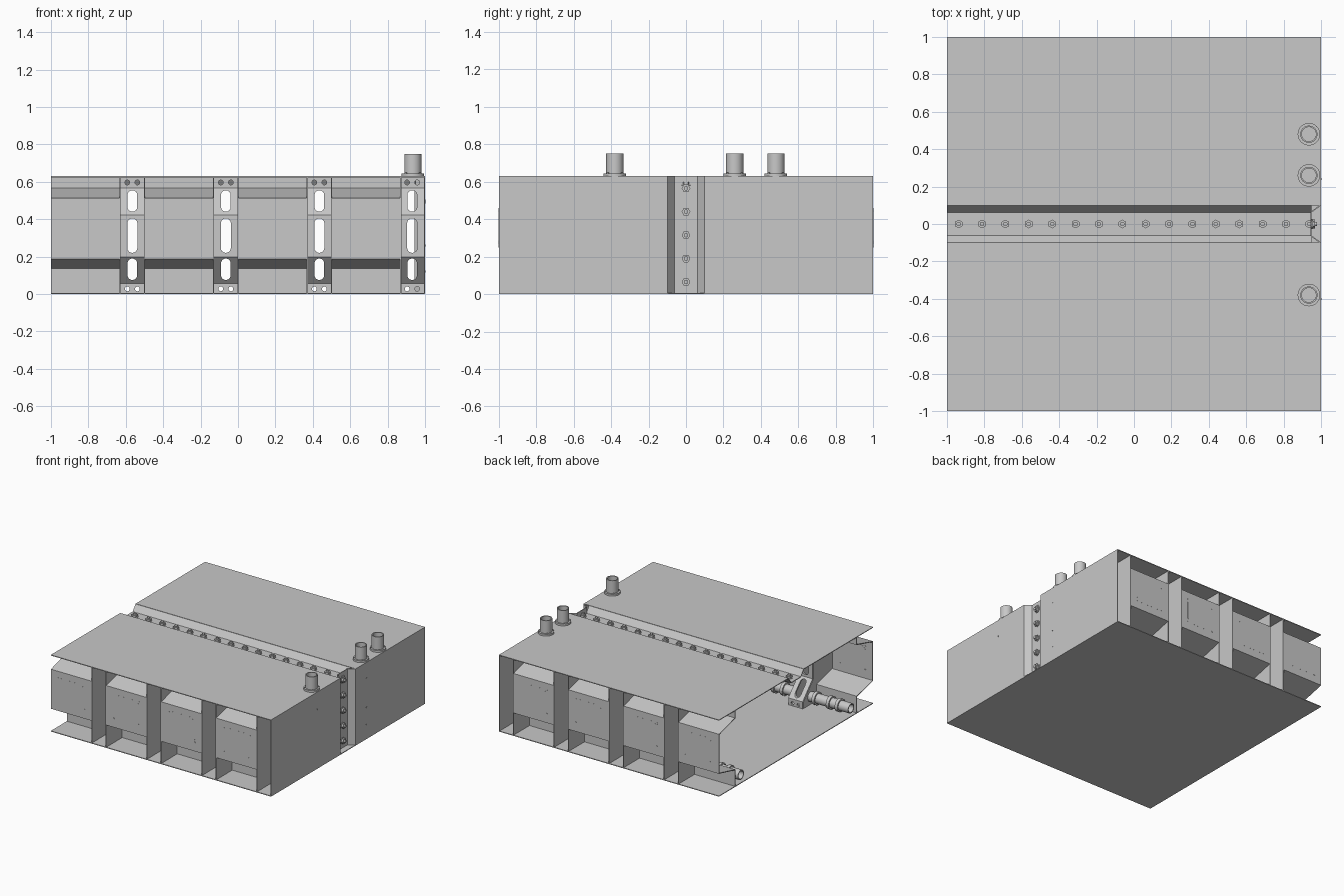
import bpy, bmesh, math
from mathutils import Matrix, Vector

cube = bpy.data.objects.get("Cube")
if cube:
    bpy.data.objects.remove(cube, do_unlink=True)

grey = bpy.data.materials.new("grey_metal")
grey.use_nodes = True
COL = (0.58, 0.58, 0.58, 1)
grey.diffuse_color = COL
grey.node_tree.nodes["Principled BSDF"].inputs["Base Color"].default_value = COL

T = 0.006           # sheet thickness
E = 1 - T / 2       # outer sheet centre line
H = 0.63            # case height
BAY, GAP = 0.37, 0.13


def add(name, mesh):
    ob = bpy.data.objects.new(name, mesh)
    bpy.context.scene.collection.objects.link(ob)
    if not mesh.materials:
        mesh.materials.append(grey)
    return ob


def finish(name, bm, smooth=False):
    bmesh.ops.recalc_face_normals(bm, faces=bm.faces)
    mesh = bpy.data.meshes.new(name)
    bm.to_mesh(mesh)
    bm.free()
    if smooth:
        mesh.shade_smooth()
        mesh.set_sharp_from_angle(angle=math.radians(35))
    return add(name, mesh)


def sheet(name, pts, sweep, thick=T):
    """Bent sheet: a polyline swept along a vector, then thickened."""
    bm = bmesh.new()
    a = [bm.verts.new(p) for p in pts]
    b = [bm.verts.new(Vector(p) + Vector(sweep)) for p in pts]
    for i in range(len(pts) - 1):
        bm.faces.new((a[i], a[i + 1], b[i + 1], b[i]))
    ob = finish(name, bm)
    m = ob.modifiers.new("thickness", 'SOLIDIFY')
    m.thickness, m.offset, m.use_even_offset = thick, 0, True
    return ob


def prism(bm, pts, sweep):
    """Closed outline extruded along a vector."""
    f = bm.faces.new([bm.verts.new(p) for p in pts])
    r = bmesh.ops.extrude_face_region(bm, geom=[f])
    bmesh.ops.translate(bm, vec=sweep,
                        verts=[v for v in r["geom"] if isinstance(v, bmesh.types.BMVert)])


def lathe(bm, profile, matrix, n=24):
    """Closed (radius, height) loop spun round local z."""
    rings = [[bm.verts.new(matrix @ Vector((r * math.cos(2 * math.pi * k / n),
                                            r * math.sin(2 * math.pi * k / n), h)))
              for k in range(n)] for r, h in profile]
    for a, b in zip(rings, rings[1:] + rings[:1]):
        for k in range(n):
            j = (k + 1) % n
            bm.faces.new((a[k], a[j], b[j], b[k]))


def disc(bm, r, depth, matrix, n=16):
    bmesh.ops.create_cone(bm, cap_ends=True, segments=n, radius1=r, radius2=r, depth=depth,
                          matrix=matrix @ Matrix.Translation((0, 0, depth / 2)))


def mirror_y(ob):
    m = ob.modifiers.new("mirror", 'MIRROR')
    m.use_axis = (False, True, False)
    return ob


TO_X = Matrix.Rotation(math.pi / 2, 4, 'Y')
TO_FRONT = Matrix.Rotation(math.pi / 2, 4, 'X')

# Outer skin with the recessed centre joint
sheet("bottom_plate", [(-1, -1, T / 2), (-1, 1, T / 2)], (2, 0, 0))
top = H - T / 2
mirror_y(sheet("top_plate", [(-1, -1, top), (-1, -0.1, top)], (2, 0, 0)))
DEPTH = 0.05
sheet("top_joint_channel", [(-1, -0.1, top), (-1, -0.063, top - DEPTH),
                            (-1, 0.063, top - DEPTH), (-1, 0.1, top)], (1.95, 0, 0))
sheet("side_wall", [(E, -1, 0), (E, -0.1, 0), (E - DEPTH, -0.063, 0),
                    (E - DEPTH, 0.063, 0), (E, 0.1, 0), (E, 1, 0)], (0, 0, H))

# Joint bolts: washer, hex nut and stud
bm = bmesh.new()
spots = [Matrix.Translation((-0.9375 + i * 0.125, 0, H - DEPTH)) for i in range(16)]
spots += [Matrix.Translation((1 - DEPTH, 0, 0.065 + i * 0.125)) @ TO_X for i in range(5)]
for m in spots:
    disc(bm, 0.027, 0.004, m)
    disc(bm, 0.023, 0.018, m, 6)
    disc(bm, 0.012, 0.028, m, 12)
finish("joint_bolts", bm, True)

# Small screws in the side wall
bm = bmesh.new()
for y, z in ((0.24, 0.5), (0.24, 0.26), (0.24, 0.12), (-0.4, 0.49)):
    disc(bm, 0.005, 0.004, Matrix.Translation((0.999, y, z)) @ TO_X, 8)
finish("side_screws", bm)

# Upright pipe stubs with bolted flanges
for i, y in enumerate((-0.38, 0.26, 0.48)):
    bm = bmesh.new()
    base = Matrix.Translation((0.935, y, H))
    lathe(bm, [(0.038, 0), (0.06, 0), (0.06, 0.015), (0.046, 0.015),
               (0.046, 0.12), (0.038, 0.12)], base, 32)
    for k in range(4):
        a = math.pi * (k / 2 + 0.25)
        disc(bm, 0.005, 0.02, base @ Matrix.Translation((0.053 * math.cos(a),
                                                        0.053 * math.sin(a), 0)), 8)
    finish(f"pipe_stub_{i + 1}", bm, True)

# Slotted bracket, cut once and shared by every gap
BRACKET = [(-0.62, 0), (-0.62, 0.06), (-0.75, 0.2), (-0.75, 0.42), (-0.62, 0.565), (-0.62, H - T)]
bracket = sheet("bracket", [(-GAP / 2, y, z) for y, z in BRACKET], (GAP, 0, 0), 0.014)
bm = bmesh.new()


def slot(x, z0, z1, r):
    """Capsule-shaped cutter running through the bracket."""
    n = 8
    arc = [math.pi * k / n for k in range(n + 1)]
    pts = [(x + r * math.cos(a), -0.9, z1 - r + r * math.sin(a)) for a in arc]
    pts += [(x - r * math.cos(a), -0.9, z0 + r - r * math.sin(a)) for a in arc]
    prism(bm, pts, (0, 0.5, 0))


slot(0, 0.44, 0.555, 0.026)
slot(0, 0.22, 0.405, 0.027)
slot(0, 0.075, 0.19, 0.026)
for x in (-0.027, 0.027):
    for z in (0.028, 0.597):
        slot(x, z - 0.0135, z + 0.0125, 0.0125)
cutter = finish("bracket_cutter", bm)
cutter.hide_render = True
cut = bracket.modifiers.new("slots", 'BOOLEAN')
cut.operation, cut.object, cut.solver = 'DIFFERENCE', cutter, 'EXACT'
bpy.context.view_layer.update()
deps = bpy.context.evaluated_depsgraph_get()
bracket_mesh = bpy.data.meshes.new_from_object(bracket.evaluated_get(deps))
for helper in (bracket, cutter):
    bpy.data.objects.remove(helper, do_unlink=True)

# Bays along both long ends
HAT = [(-0.79, 0), (-0.79, 0.14), (-E, 0.19), (-E, 0.51), (-0.79, 0.565), (-0.79, H - T)]
for i in range(4):
    n = i + 1
    x0 = -1 + i * 0.5
    x1 = x0 + BAY
    xc = (x0 + x1) / 2

    # Bent end panel
    mirror_y(sheet(f"end_panel_{n}", [(x0, y, z) for y, z in HAT], (BAY, 0, 0)))

    # Octagonal cover on the outer and inner face, with corner screws
    bm = bmesh.new()
    w, h, c = 0.126, 0.104, 0.035
    octagon = [(-w, -h + c), (-w + c, -h), (w - c, -h), (w, -h + c),
               (w, h - c), (w - c, h), (-w + c, h), (-w, h - c)]
    for y in (-1.0005, -0.9955):
        prism(bm, [(xc + a, y, 0.355 + b) for a, b in octagon], (0, 0.003, 0))
    for sx in (-1, 1):
        for sz in (-1, 1):
            disc(bm, 0.009, 0.01, Matrix.Translation((xc + sx * 0.118, -0.991, 0.355 + sz * 0.096))
                 @ TO_FRONT, 8)
    mirror_y(finish(f"window_cover_{n}", bm))

    # Ribs either side of the gap, shaped to the bracket
    bm = bmesh.new()
    outline = [(-1, T), (-0.62, T)] + BRACKET[1:] + [(-1, H - T)]
    for x in (x1 - T / 2, x1 + GAP - T / 2)[:2 if i < 3 else 1]:
        prism(bm, [(x, y, z) for y, z in outline], (T, 0, 0))
    mirror_y(finish(f"ribs_{n}", bm))

    # Bracket closing the gap
    ob = mirror_y(add(f"slotted_bracket_{n}", bracket_mesh))
    ob.location.x = x1 + GAP / 2 - (0.004 if i == 3 else 0)

    # Low pipe with collars, running between the ribs
    bm = bmesh.new()
    R, C, L = 0.04, 0.052, BAY
    prof = [(0.032, 0), (R, 0)]
    for s in (0.09, 0.17, L - 0.07):
        prof += [(R, s), (C, s), (C, s + 0.025), (R, s + 0.025)]
    prof += [(R, L), (0.032, L)]
    lathe(bm, prof, Matrix.Translation((x0, -0.715, 0.07)) @ TO_X)
    mirror_y(finish(f"low_pipe_{n}", bm, True))
